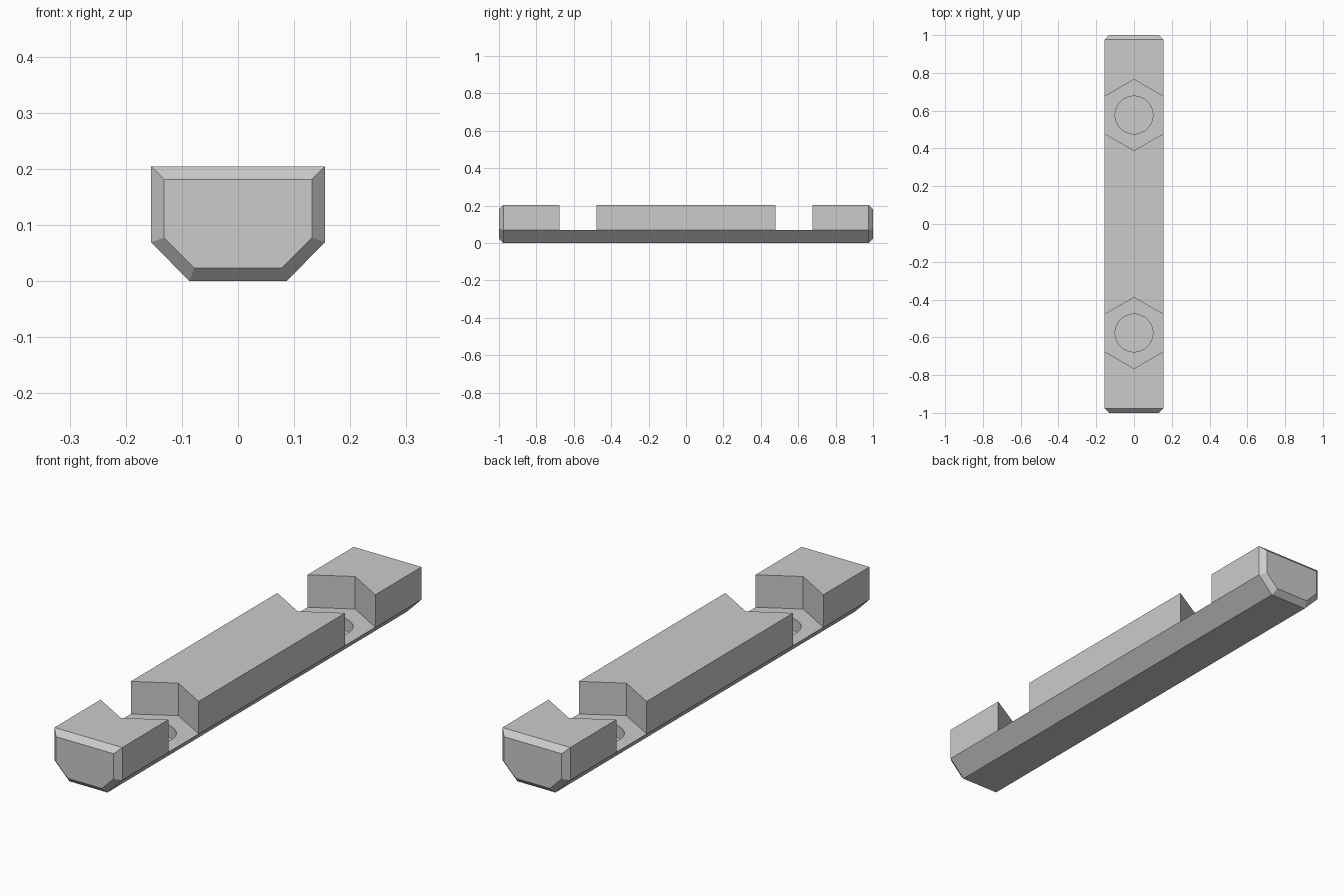
import bpy, bmesh
from mathutils import Matrix, Vector

if "Cube" in bpy.data.objects:
    bpy.data.objects.remove(bpy.data.objects["Cube"])

grey = bpy.data.materials.new("plain grey")
grey.use_nodes = True
colour = (0.6, 0.6, 0.6, 1)
grey.diffuse_color = colour
grey.node_tree.nodes["Principled BSDF"].inputs["Base Color"].default_value = colour

POCKET_Y = 0.577
SHOULDER = 0.069


def make_object(name, bm):
    bmesh.ops.recalc_face_normals(bm, faces=bm.faces)
    mesh = bpy.data.meshes.new(name)
    bm.to_mesh(mesh)
    bm.free()
    mesh.materials.append(grey)
    obj = bpy.data.objects.new(name, mesh)
    bpy.context.collection.objects.link(obj)
    return obj


def section(half_width, half_base, low, shoulder, top):
    right = [(half_base, low), (half_width, shoulder), (half_width, top)]
    return right + [(-x, z) for x, z in reversed(right)]


# Bar: six-sided section lofted along its length, with chamfered ends
full = section(0.155, 0.087, 0, SHOULDER, 0.204)
small = section(0.132, 0.078, 0.023, 0.077, 0.181)
bm = bmesh.new()
rings = [[bm.verts.new((x, y, z)) for x, z in shape]
         for y, shape in ((-1, small), (-0.977, full), (0.977, full), (1, small))]
for a, b in zip(rings, rings[1:]):
    for i in range(len(a)):
        j = (i + 1) % len(a)
        bm.faces.new((a[i], a[j], b[j], b[i]))
bm.faces.new(rings[0])
bm.faces.new(rings[-1])
bar = make_object("bar", bm)


# Hexagonal pockets with a round blind hole in each floor
def cut(name, sides, radius, y, floor, turn):
    bm = bmesh.new()
    height = 0.4 - floor
    place = Matrix.Translation(Vector((0, y, floor + height / 2))) @ Matrix.Rotation(turn, 4, 'Z')
    bmesh.ops.create_cone(bm, cap_ends=True, segments=sides, radius1=radius,
                          radius2=radius, depth=height, matrix=place)
    cutter = make_object(name, bm)
    cutter.hide_render = True
    mod = bar.modifiers.new(name, 'BOOLEAN')
    mod.operation = 'DIFFERENCE'
    mod.solver = 'EXACT'
    mod.object = cutter
    bpy.context.view_layer.objects.active = bar
    bpy.ops.object.modifier_apply(modifier=name)
    bpy.data.objects.remove(cutter)


for side in (-1, 1):
    cut("hex_pocket", 6, 0.188, side * POCKET_Y, SHOULDER + 0.0005, 0)
    cut("round_hole", 48, 0.1, side * POCKET_Y, 0.02, 0)

# Soft shading inside the holes, crisp edges elsewhere
bpy.ops.object.select_all(action='DESELECT')
bar.select_set(True)
bpy.context.view_layer.objects.active = bar
bpy.ops.object.shade_smooth_by_angle()
